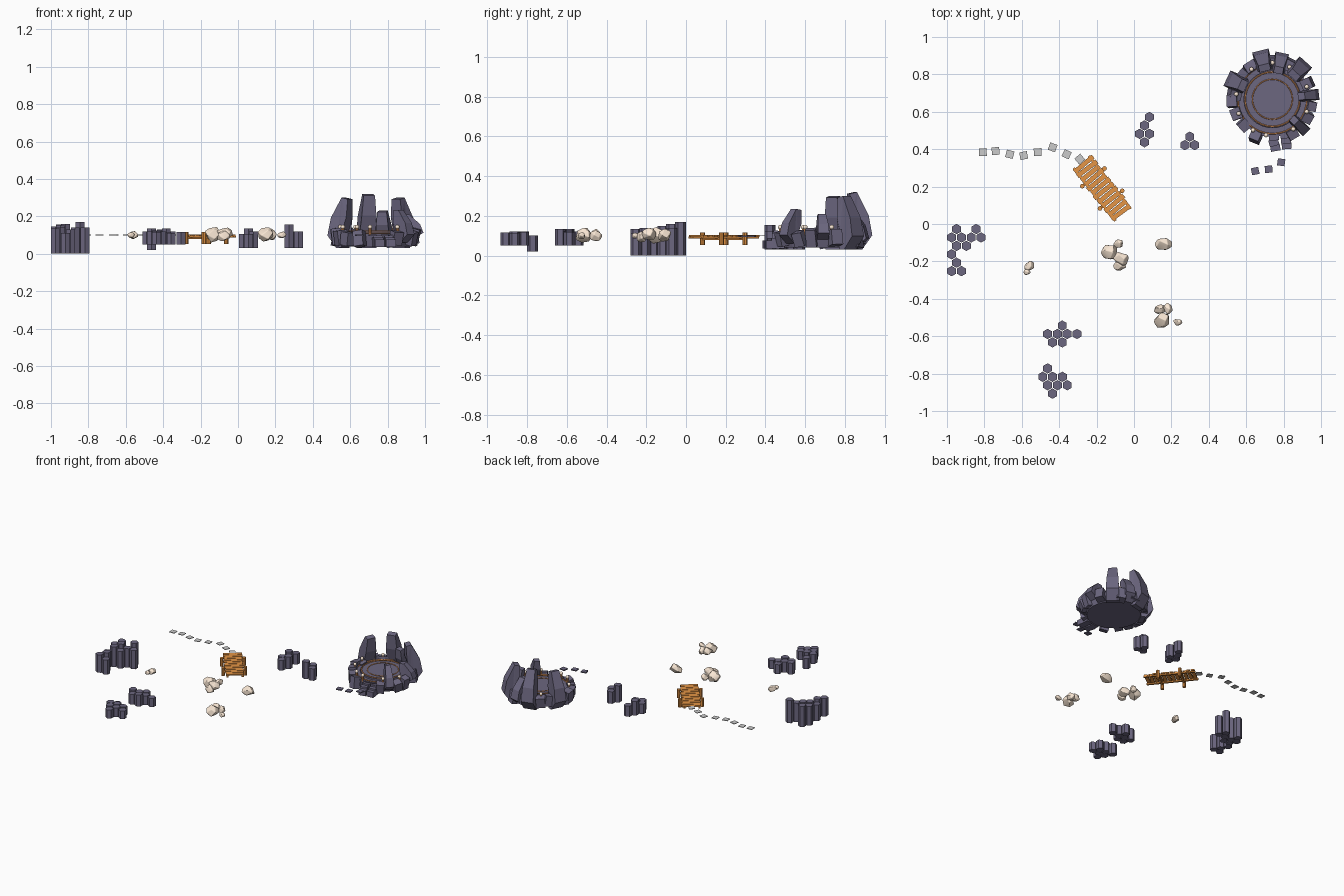
import bpy, bmesh, math, random
from mathutils import Matrix

if "Cube" in bpy.data.objects:
    bpy.data.objects.remove(bpy.data.objects["Cube"])

random.seed(4)

def mat(name, c):
    m = bpy.data.materials.new(name)
    m.diffuse_color = (*c, 1)
    m.use_nodes = True
    m.node_tree.nodes["Principled BSDF"].inputs["Base Color"].default_value = m.diffuse_color
    return m

BASALT = mat("basalt", (0.15, 0.135, 0.215))
WOOD = mat("wood", (0.78, 0.30, 0.06))
COPPER = mat("copper", (0.7, 0.29, 0.1))
CREAM = mat("pale_rock", (0.95, 0.80, 0.66))

def finish(name, bm, material=None, smooth=False):
    bmesh.ops.recalc_face_normals(bm, faces=bm.faces)
    me = bpy.data.meshes.new(name)
    bm.to_mesh(me)
    bm.free()
    for p in me.polygons:
        p.use_smooth = smooth
    if material:
        me.materials.append(material)
    ob = bpy.data.objects.new(name, me)
    bpy.context.collection.objects.link(ob)
    return ob

def add_box(bm, loc, size, rot=None):
    m = Matrix.Translation(loc) @ (rot or Matrix.Identity(4)) @ Matrix.Diagonal((*size, 1))
    bmesh.ops.create_cube(bm, size=1, matrix=m)

def add_cyl(bm, x, y, z0, z1, r, seg, r2=None):
    bmesh.ops.create_cone(bm, cap_ends=True, segments=seg, radius1=r, radius2=r2 or r,
                          depth=z1 - z0, matrix=Matrix.Translation((x, y, (z0 + z1) / 2)))

def rz(a):
    return Matrix.Rotation(a, 4, 'Z')

# Hexagonal basalt columns: origin, base z, then (half-columns, row, top z)
PX, PY = 0.0262, 0.045
clusters = [
    ((-0.975, -0.027), 0, [(1, 0, .155), (5, 0, .17), (0, 1, .145), (2, 1, .16), (4, 1, .14),
     (6, 1, .14), (1, 2, .15), (3, 2, .13), (0, 3, .12), (1, 4, .14), (0, 5, .135), (2, 5, .11)]),
    ((0.03, 0.572), 0.03, [(2, 0, .11), (1, 1, .135), (0, 2, .105), (2, 2, .12), (1, 3, .105)]),
    ((0.272, 0.467), 0.03, [(1, 0, .12), (0, 1, .155), (2, 1, .12)]),
    ((-0.462, -0.543), 0.05, [(3, 0, .12), (0, 1, .135), (2, 1, .13), (4, 1, .12), (6, 1, .115),
     (1, 2, .125), (3, 2, .135)]),
    ((-0.488, -0.772), 0.05, [(1, 0, .10), (0, 1, .12), (2, 1, .12), (4, 1, .115), (1, 2, .12),
     (3, 2, .12), (5, 2, .11), (2, 3, .115)]),
]
for i, ((ox, oy), z0, cols) in enumerate(clusters):
    bm = bmesh.new()
    for c, r, top in cols:
        base = 0.02 if (i == 4 and r == 0) else z0
        add_cyl(bm, ox + c * PX, oy - r * PY, base, top, 0.0275, 6)
    finish(f"basalt_columns_{i + 1}", bm, BASALT)

# Pale boulders: x, y, z, radii
boulders = [
    (-.560, -.224, .10, .030, .028, .024), (-.573, -.258, .10, .021, .018, .017),
    (-.13, -.15, .105, .046, .048, .042), (-.083, -.105, .10, .029, .025, .026),
    (-.068, -.185, .11, .043, .040, .035), (-.078, -.225, .095, .034, .028, .03),
    (.16, -.112, .10, .050, .037, .035),
    (.138, -.455, .105, .034, .028, .03), (.182, -.455, .10, .026, .032, .03),
    (.152, -.517, .105, .045, .041, .038), (.235, -.525, .10, .028, .020, .02),
]
for i, (x, y, z, a, b, c) in enumerate(boulders):
    bm = bmesh.new()
    for k in range(13):  # spread points with jitter
        h = 1 - (2 * k + 1) / 13
        t = k * 2.4 + random.uniform(-.4, .4)
        s = math.sqrt(1 - h * h)
        j = random.uniform(0.92, 1.2)
        bm.verts.new((x + a * s * math.cos(t) * j, y + b * s * math.sin(t) * j, z + c * h * j))
    bmesh.ops.convex_hull(bm, input=bm.verts)
    ob = finish(f"boulder_{i + 1}", bm, CREAM, True)
    bev = ob.modifiers.new("soften", 'BEVEL')
    bev.width, bev.segments = 0.004, 2
    bev.harden_normals = True

# Flat stepping stones leading to the bridge
path = [(-.808, .384, 2), (-.74, .39, 5), (-.664, .373, -14), (-.59, .366, 10), (-.515, .384, 3),
        (-.435, .41, -20), (-.36, .373, -25), (-.29, .347, 40)]
for i, (x, y, a) in enumerate(path):
    bm = bmesh.new()
    add_box(bm, (x, y, .10), (.041, .041, .004), rz(math.radians(a)))
    finish(f"path_stone_{i + 1}", bm)

# Wooden bridge: planks, beams, posts
B = Matrix.Translation((-.170, .19, 0)) @ rz(math.radians(-51.5))
bm = bmesh.new()
for i in range(12):
    add_box(bm, ((i - 5.5) * .0295, random.uniform(-.004, .004), .099),
            (.025, random.uniform(.115, .132), .009), rz(random.uniform(-.04, .04)))
bm.transform(B)
finish("bridge_planks", bm, WOOD)
bm = bmesh.new()
for s in (-1, 1):
    add_box(bm, (0, s * .052, .091), (.36, .014, .010))
    for e in (-1, 1):
        add_cyl(bm, e * .076, s * .076, .053, .115, .0125, 8)
for e in (-1, 1):
    add_box(bm, (e * .076, 0, .085), (.014, .155, .012))
bm.transform(B)
finish("bridge_frame", bm, WOOD)

# Arena: stepped round platform
CX, CY = .74, .667
C = Matrix.Translation((CX, CY, 0))
bm = bmesh.new()
add_cyl(bm, CX, CY, .04, .108, .185, 24, .202)
add_cyl(bm, CX, CY, .10, .12, .155, 32)
finish("arena_platform", bm, BASALT)

def ring(name, r, z, minor):
    bpy.ops.mesh.primitive_torus_add(major_radius=r, minor_radius=minor, major_segments=32,
                                     minor_segments=6, location=(CX, CY, z))
    ob = bpy.context.object
    ob.name = name
    ob.data.materials.append(COPPER)

ring("inner_ring", .107, .121, .003)
ring("middle_ring", .146, .122, .004)
ring("outer_ring", .185, .110, .004)

# Tall standing slabs leaning inward: angle, base z, top z, width, radial shift
PROFILE = [(.215, .0), (.268, .25), (.25, .60), (.192, 1.0), (.155, .97), (.160, .6), (.19, .25), (.18, 0)]
slabs = [(104, .03, .32, .092, 0), (78, .04, .23, .075, -.015), (48, .03, .30, .092, 0),
         (155, .03, .30, .092, 0), (6, .08, .21, .06, -.018), (-44, .06, .235, .058, -.012)]
for i, (ang, z0, z1, w, dr) in enumerate(slabs):
    bm = bmesh.new()
    sides = [[bm.verts.new((r + dr, s * w / 2 * (1 - .35 * t * t), z0 + (z1 - z0) * t))
              for r, t in PROFILE] for s in (-1, 1)]
    n = len(PROFILE)
    for v in sides:
        bm.faces.new(v)
    for k in range(n):
        q = (k + 1) % n
        bm.faces.new((sides[0][k], sides[0][q], sides[1][q], sides[1][k]))
    bmesh.ops.triangulate(bm, faces=[f for f in bm.faces if len(f.verts) > 4])
    bm.transform(C @ rz(math.radians(ang)))
    finish(f"standing_slab_{i + 1}", bm, BASALT)

# Low tumbled blocks around the rim: angle, radius, height centre
bm = bmesh.new()
for ang, r, z in ((24, .205, .09), (-10, .205, .09), (-27, .205, .085), (64, .205, .08), (90, .205, .09),
                  (124, .205, .09), (139, .208, .10), (172, .205, .085), (183, .213, .09),
                  (202, .205, .085), (222, .205, .08), (246, .222, .08), (-60, .21, .085)):
    a = math.radians(ang)
    tilt = Matrix.Rotation(random.uniform(-.3, .3), 4, 'Y') @ Matrix.Rotation(random.uniform(-.2, .2), 4, 'X')
    add_box(bm, (CX + r * math.cos(a), CY + r * math.sin(a), z),
            (random.uniform(.045, .06), random.uniform(.05, .065), random.uniform(.07, .09)), rz(a) @ tilt)
finish("rim_blocks", bm, BASALT)

# Entrance steps facing the front, and the stones leading to them
bm = bmesh.new()
for r, z in ((.20, .10), (.23, .088), (.258, .075)):
    for s in (-1, 1):
        add_box(bm, (r, s * .03 + random.uniform(-.004, .004), (z + .035) / 2), (.036, .052, z - .035),
                rz(random.uniform(-.15, .15)))
bm.transform(C @ rz(math.radians(-80)))
finish("entrance_steps", bm, BASALT)
bm = bmesh.new()
for x, y, a in ((.648, .283, 12), (.72, .293, 5), (.787, .33, -8)):
    add_box(bm, (x, y, .098), (.04, .038, .008), rz(math.radians(a)))
finish("approach_stones", bm, BASALT)

# Copper posts with pale round caps around the platform edge
posts, caps = bmesh.new(), bmesh.new()
for ang in (-100, -55, -20, 20, 62, 90, 125, 172, 203, 238):
    a = math.radians(ang)
    x, y = CX + .195 * math.cos(a), CY + .195 * math.sin(a)
    add_cyl(posts, x, y, .10, .138, .008, 8)
    bmesh.ops.create_icosphere(caps, subdivisions=2, radius=.012, matrix=Matrix.Translation((x, y, .143)))
finish("rim_posts", posts, COPPER)
finish("rim_post_caps", caps, CREAM, True)
